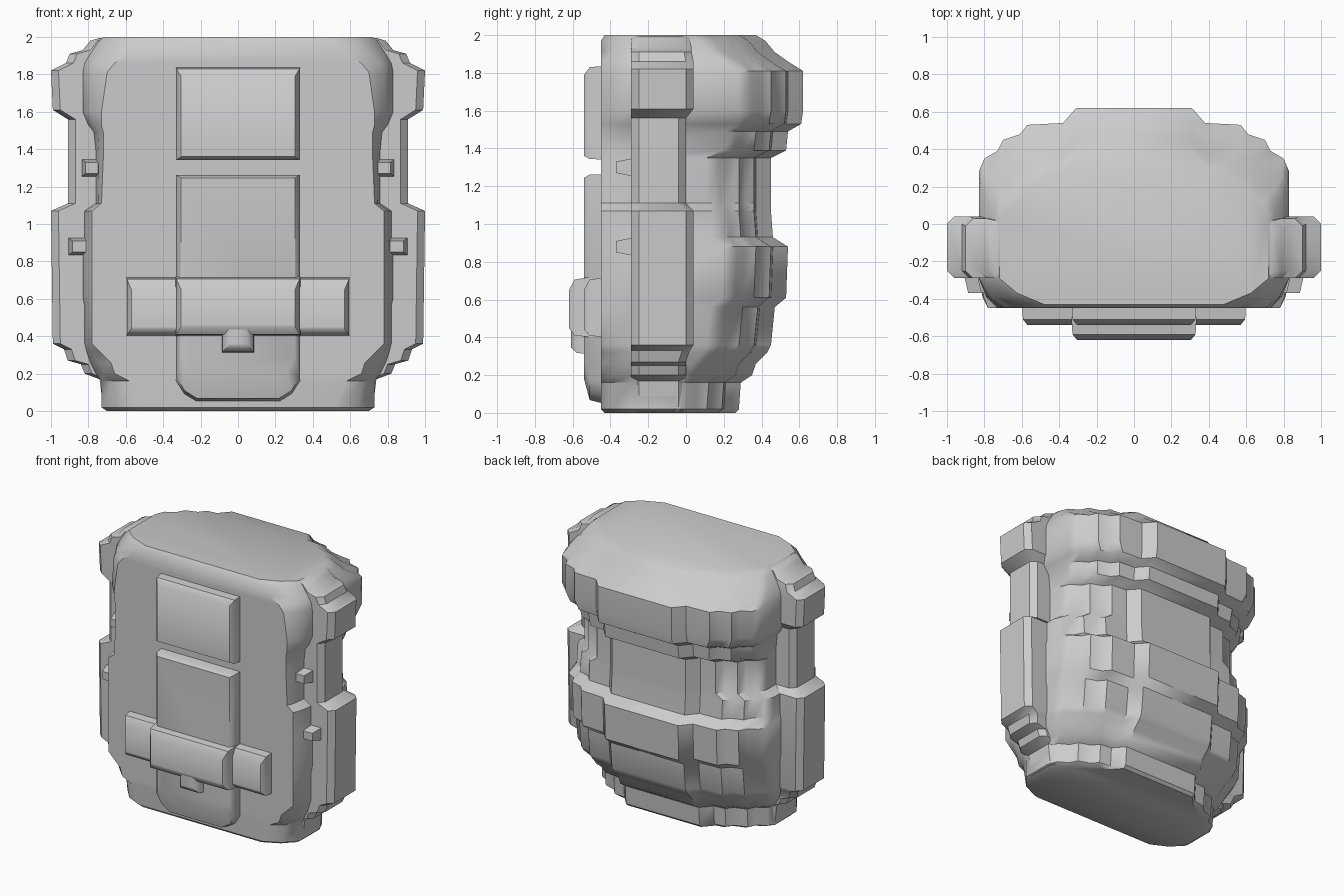
import bpy, bmesh, math

cube = bpy.data.objects.get("Cube")
if cube:
    bpy.data.objects.remove(cube, do_unlink=True)

grey = bpy.data.materials.new("plain_grey")
grey.use_nodes = True
grey.diffuse_color = (0.6, 0.6, 0.6, 1)
grey.node_tree.nodes["Principled BSDF"].inputs["Base Color"].default_value = (0.6, 0.6, 0.6, 1)


def loft(name, rings, angle=38):
    """Skin a stack of equal-length point rings and cap both ends."""
    bm = bmesh.new()
    rows = [[bm.verts.new(p) for p in ring] for ring in rings]
    n = len(rows[0])
    for a, b in zip(rows, rows[1:]):
        for i in range(n):
            j = (i + 1) % n
            bm.faces.new((a[i], a[j], b[j], b[i]))
    bm.faces.new(rows[0])
    bm.faces.new(rows[-1])
    bmesh.ops.recalc_face_normals(bm, faces=bm.faces)
    mesh = bpy.data.meshes.new(name)
    bm.to_mesh(mesh)
    bm.free()
    mesh.materials.append(grey)
    obj = bpy.data.objects.new(name, mesh)
    bpy.context.collection.objects.link(obj)
    bpy.ops.object.select_all(action='DESELECT')
    obj.select_set(True)
    bpy.context.view_layer.objects.active = obj
    bpy.ops.object.shade_smooth_by_angle(angle=math.radians(angle))
    return obj


def mirrored(half, z):
    return [(x, y, z) for x, y in half] + [(-x, y, z) for x, y in reversed(half)]


def body_ring(z, w, back, f, front=-0.45):
    """Flat front, chamfered front corners, stepped round back."""
    half = [(f, front), (f + (w - f) * 0.6, front + 0.06), (w, -0.29),
            (w, back - 0.34), (w - 0.03, back - 0.27), (w - 0.10, back - 0.23),
            (w - 0.13, back - 0.17), (w - 0.22, back - 0.14), (w - 0.26, back - 0.09),
            (0.38, back - 0.08), (0.31, back)]
    return mirrored(half, z)


# Main body: height, half width, back depth, front face half width
body = [(0, .70, .26, .50, -.43), (.02, .73, .28, .52), (.16, .73, .29, .58),
        (.20, .76, .35, .66), (.26, .79, .37, .68), (.32, .81, .43, .74),
        (.36, .82, .45, .78), (.56, .82, .47, .78), (.61, .83, .53, .78),
        (.88, .83, .54, .78), (.93, .82, .46, .78), (1.07, .82, .45, .78),
        (1.11, .76, .45, .73), (1.35, .76, .45, .72), (1.39, .76, .53, .72),
        (1.49, .77, .54, .72), (1.53, .80, .61, .73), (1.60, .83, .62, .73),
        (1.81, .83, .62, .70), (1.86, .82, .54, .66), (1.91, .79, .47, .58),
        (1.97, .75, .42, .52), (2.0, .72, .37, .48, -.43)]
loft("pack_body", [body_ring(*level) for level in body])


def band_ring(z, w, back):
    half = [(w - .04, -.29), (w, -.25), (w, back - .04), (w - .04, back)]
    return mirrored(half, z)


# Side bands wrapping over the pack: height, half width, rear edge
band = [(0.01, .72, .0), (.17, .74, .0), (.20, .82, .0), (.25, .84, .0),
        (.27, .91, .0), (.33, .93, .02), (.36, .99, .04), (1.07, 1.0, .04),
        (1.11, .91, .0), (1.56, .91, .0), (1.61, .99, .04), (1.82, 1.0, .04),
        (1.86, .92, .04), (1.91, .90, .03), (1.93, .83, .03), (1.98, .79, .02),
        (1.995, .74, .02)]
loft("side_bands", [band_ring(*level) for level in band])


def slab(name, w, z0, z1, y, top=.06, bottom=.03, side=.03, base=-.40, corner=.0):
    """Raised front piece with sloped edges; corner cuts its lower corners."""
    def ring(yy, k):
        a, lo, hi = w - side * k, z0 + bottom * k, z1 - top * k
        half = [(a, hi), (a, lo + corner + .01), (a - corner * .45, lo + corner * .4),
                (a - corner - .01, lo)]
        return [(x, yy, z) for x, z in half] + [(-x, yy, z) for x, z in reversed(half)]
    loft(name, [ring(base, 0), ring(y + .03, 0.2), ring(y, 1)], 45)


# Front panels, pocket flap and buckle
slab("upper_panel", .335, 1.34, 1.84, -.54, top=.05, bottom=.02)
slab("lower_panel", .335, .04, 1.265, -.54, top=.02, bottom=.14, corner=.10)
slab("pocket_wide", .60, .40, .72, -.54, top=.07, bottom=.04)
slab("pocket_centre", .335, .40, .72, -.62, top=.07, bottom=.05, base=-.50)
slab("buckle_tab", .09, .31, .48, -.61, top=.02, bottom=.04, side=.04, base=-.50)

# Small stubs beside the side bands
for side, label in ((1, "left"), (-1, "right")):
    for x, z, part in ((.85, .88, "lower"), (.78, 1.30, "upper")):
        rings = []
        for y, r in ((-.37, .03), (-.27, .05)):
            rings.append([(side * (x + dx * 1.2 * r), y, z + dz * r)
                          for dx, dz in ((-1, -1), (1, -1), (1, 1), (-1, 1))])
        loft(f"{label}_{part}_stub", rings, 30)
